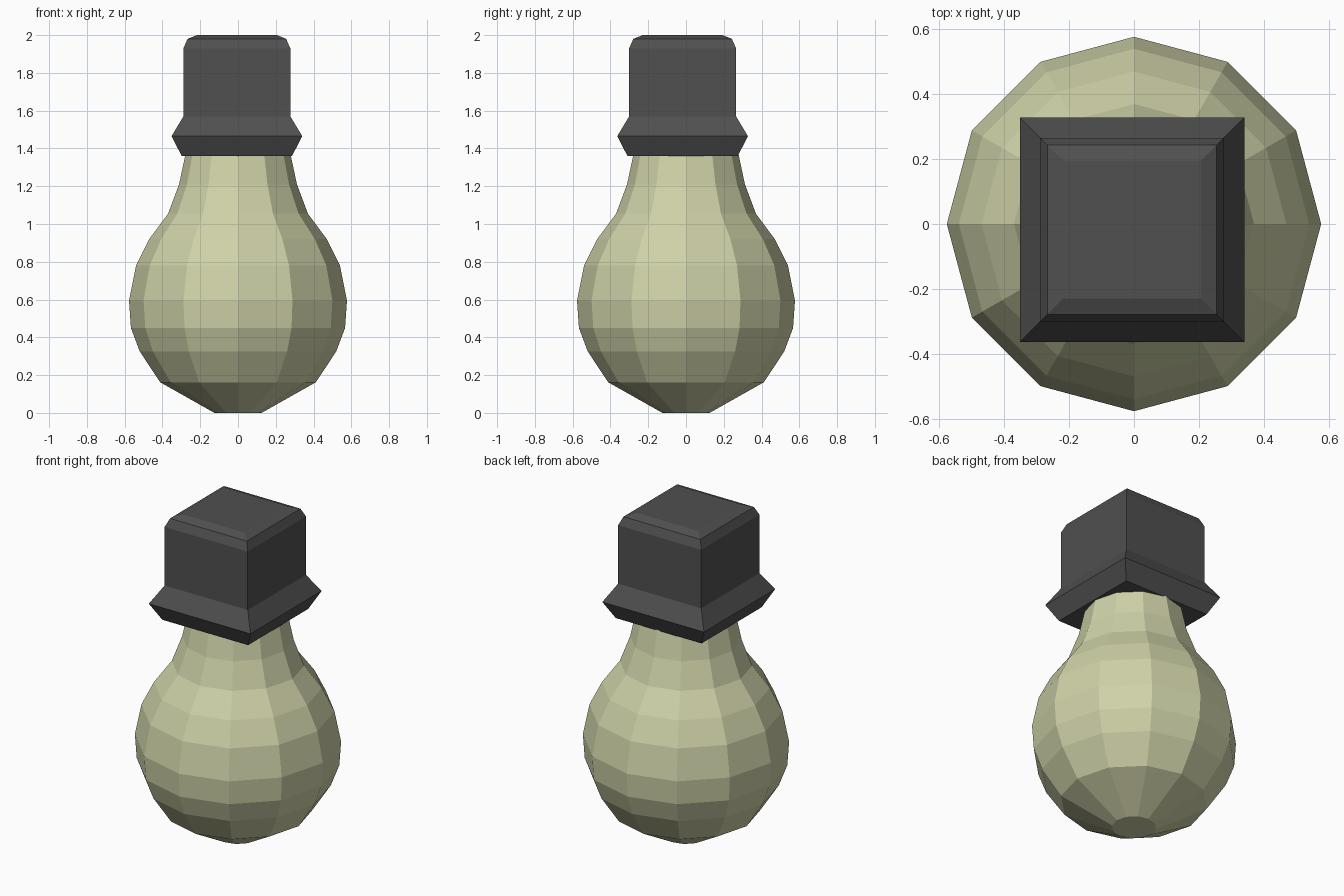
import bpy, bmesh
from math import sin, cos, radians, sqrt

if "Cube" in bpy.data.objects:
    bpy.data.objects.remove(bpy.data.objects["Cube"])


def material(name, rgb):
    mat = bpy.data.materials.new(name)
    mat.diffuse_color = (*rgb, 1)
    mat.use_nodes = True
    mat.node_tree.nodes["Principled BSDF"].inputs["Base Color"].default_value = mat.diffuse_color
    return mat


def lathe(name, profile, sides, turn, centre, mat):
    """Stack flat-sided rings from (radius, z) pairs and cap both ends."""
    bm = bmesh.new()
    rings = []
    for r, z in profile:
        angles = [radians(turn + 360 * i / sides) for i in range(sides)]
        rings.append([bm.verts.new((centre[0] + r * cos(a), centre[1] + r * sin(a), z))
                      for a in angles])
    for low, high in zip(rings, rings[1:]):
        for i in range(sides):
            j = (i + 1) % sides
            bm.faces.new((low[i], low[j], high[j], high[i]))
    bm.faces.new(rings[0][::-1])
    bm.faces.new(rings[-1])
    mesh = bpy.data.meshes.new(name)
    bm.to_mesh(mesh)
    bm.free()
    mesh.materials.append(mat)
    obj = bpy.data.objects.new(name, mesh)
    bpy.context.collection.objects.link(obj)
    return obj


# Twelve-sided glass bulb, neck tucked into the cap
bulb_profile = [(0.125, 0), (0.412, 0.162), (0.52, 0.325), (0.567, 0.45), (0.577, 0.595),
                (0.54, 0.78), (0.47, 0.92), (0.37, 1.055), (0.312, 1.21), (0.278, 1.37)]
lathe("bulb", bulb_profile, 12, 0, (0, 0), material("pale_yellow", (0.62, 0.64, 0.39)))

# Square cap with flared collar and bevelled top (half-width, z), slightly off centre
cap_profile = [(0.292, 1.36), (0.346, 1.465), (0.283, 1.57),
               (0.283, 1.93), (0.261, 1.98), (0.212, 2.0)]
lathe("cap", [(w * sqrt(2), z) for w, z in cap_profile], 4, 45, (-0.006, -0.018),
      material("dark_grey", (0.08, 0.08, 0.08)))
